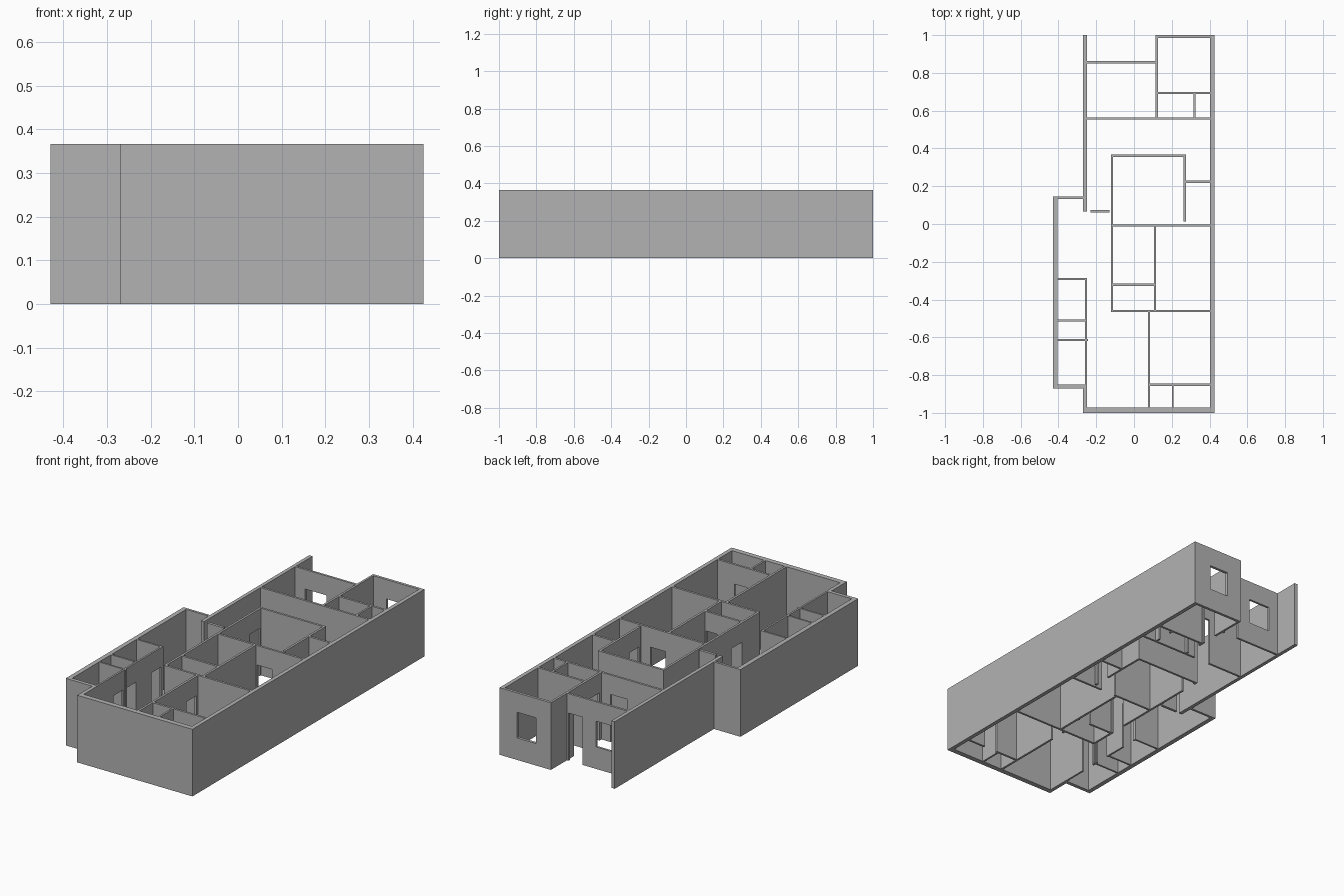
import bpy, bmesh
from mathutils import Vector

cube = bpy.data.objects.get("Cube")
if cube:
    bpy.data.objects.remove(cube, do_unlink=True)

H = 0.366                      # wall height
DOOR = (0.0, 0.26)             # opening heights
WINDOW = (0.12, 0.26)

plaster = bpy.data.materials.new("grey_plaster")
plaster.use_nodes = True
GREY = (0.45, 0.45, 0.45, 1)
plaster.diffuse_color = GREY
plaster.node_tree.nodes["Principled BSDF"].inputs["Base Color"].default_value = GREY


def wall(name, axis, a, b, c0, c1, *holes):
    """Wall running along axis from a to b, filling c0..c1 across it.
    Each hole is (start, end, (bottom, top))."""
    us = sorted({a, b, *(u for h in holes for u in h[:2])})
    zs = sorted({0.0, H, *(z for h in holes for z in h[2])})
    point = (lambda u, v, z: (u, v, z)) if axis == "x" else (lambda u, v, z: (v, u, z))
    bm = bmesh.new()
    grid = {(u, z): bm.verts.new(point(u, c0, z)) for u in us for z in zs}
    for u0, u1 in zip(us, us[1:]):
        for z0, z1 in zip(zs, zs[1:]):
            um, zm = (u0 + u1) / 2, (z0 + z1) / 2
            if any(s < um < e and lo < zm < hi for s, e, (lo, hi) in holes):
                continue
            bm.faces.new([grid[k] for k in ((u0, z0), (u1, z0), (u1, z1), (u0, z1))])
    bmesh.ops.delete(bm, geom=[v for v in bm.verts if not v.link_faces], context="VERTS")
    # Give the sheet its thickness
    ext = bmesh.ops.extrude_face_region(bm, geom=bm.faces[:], use_keep_orig=True)
    bmesh.ops.translate(bm, vec=Vector(point(0, c1 - c0, 0)),
                        verts=[g for g in ext["geom"] if isinstance(g, bmesh.types.BMVert)])
    bmesh.ops.recalc_face_normals(bm, faces=bm.faces[:])
    mesh = bpy.data.meshes.new(name)
    bm.to_mesh(mesh)
    bm.free()
    mesh.materials.append(plaster)
    ob = bpy.data.objects.new(name, mesh)
    bpy.context.collection.objects.link(ob)


# Outer walls
wall("east_wall", "y", -1, 1, 0.403, 0.425)
wall("south_wall", "x", -0.27, 0.403, -1, -0.972)
wall("southwest_return", "y", -0.972, -0.87, -0.27, -0.25)
wall("west_bay_south", "x", -0.405, -0.25, -0.87, -0.85)
wall("west_bay_wall", "y", -0.87, 0.145, -0.43, -0.405)
wall("west_bay_north", "x", -0.405, -0.268, 0.132, 0.145)
wall("northwest_wall", "y", 0.065, 1, -0.27, -0.25)
wall("north_wall", "x", 0.115, 0.403, 0.985, 1, (0.205, 0.32, WINDOW))
wall("porch_wall", "x", -0.25, 0.117, 0.85, 0.862,
     (-0.19, -0.06, WINDOW), (0.02, 0.105, DOOR))
wall("entry_stub", "x", -0.23, -0.13, 0.06, 0.075)

# North rooms
wall("north_bedroom_wall", "y", 0.56, 0.99, 0.115, 0.127,
     (0.58, 0.67, DOOR), (0.71, 0.8, DOOR))
wall("north_bath_wall", "x", 0.125, 0.404, 0.688, 0.7)
wall("north_closet_wall", "y", 0.56, 0.69, 0.316, 0.326, (0.59, 0.67, DOOR))
wall("north_hall_wall", "x", -0.251, 0.404, 0.552, 0.564, (-0.04, 0.06, DOOR))

# Middle rooms
wall("study_north_wall", "x", -0.122, 0.275, 0.355, 0.367)
wall("study_east_wall", "y", 0.012, 0.357, 0.263, 0.275, (0.03, 0.11, DOOR))
wall("pantry_wall", "x", 0.274, 0.404, 0.218, 0.23)
wall("middle_west_wall", "y", -0.465, 0.357, -0.122, -0.11,
     (-0.31, -0.22, DOOR), (0.255, 0.345, DOOR))
wall("middle_cross_wall", "x", -0.111, 0.404, -0.014, -0.002, (0.125, 0.215, DOOR))
wall("middle_bath_east_wall", "y", -0.456, -0.013, 0.105, 0.117)
wall("middle_bath_divider", "x", -0.111, 0.106, -0.327, -0.315, (0.03, 0.1, DOOR))
wall("middle_south_wall", "x", -0.111, 0.404, -0.467, -0.455)

# South rooms
wall("south_bedroom_wall", "y", -0.973, -0.466, 0.074, 0.086, (-0.565, -0.48, DOOR))
wall("south_bath_wall", "x", 0.085, 0.404, -0.857, -0.845, (0.22, 0.3, DOOR))
wall("south_closet_wall", "y", -0.973, -0.856, 0.2, 0.21)

# West bay rooms
wall("west_bay_inner_wall", "y", -0.86, -0.287, -0.26, -0.25,
     (-0.715, -0.635, DOOR), (-0.6, -0.52, DOOR), (-0.39, -0.305, DOOR))
for name, y, end in (("bay_north_divider", -0.297, -0.259),
                     ("bay_middle_divider", -0.516, -0.259),
                     ("bay_south_divider", -0.62, -0.244)):
    wall(name, "x", -0.406, end, y, y + 0.01)
